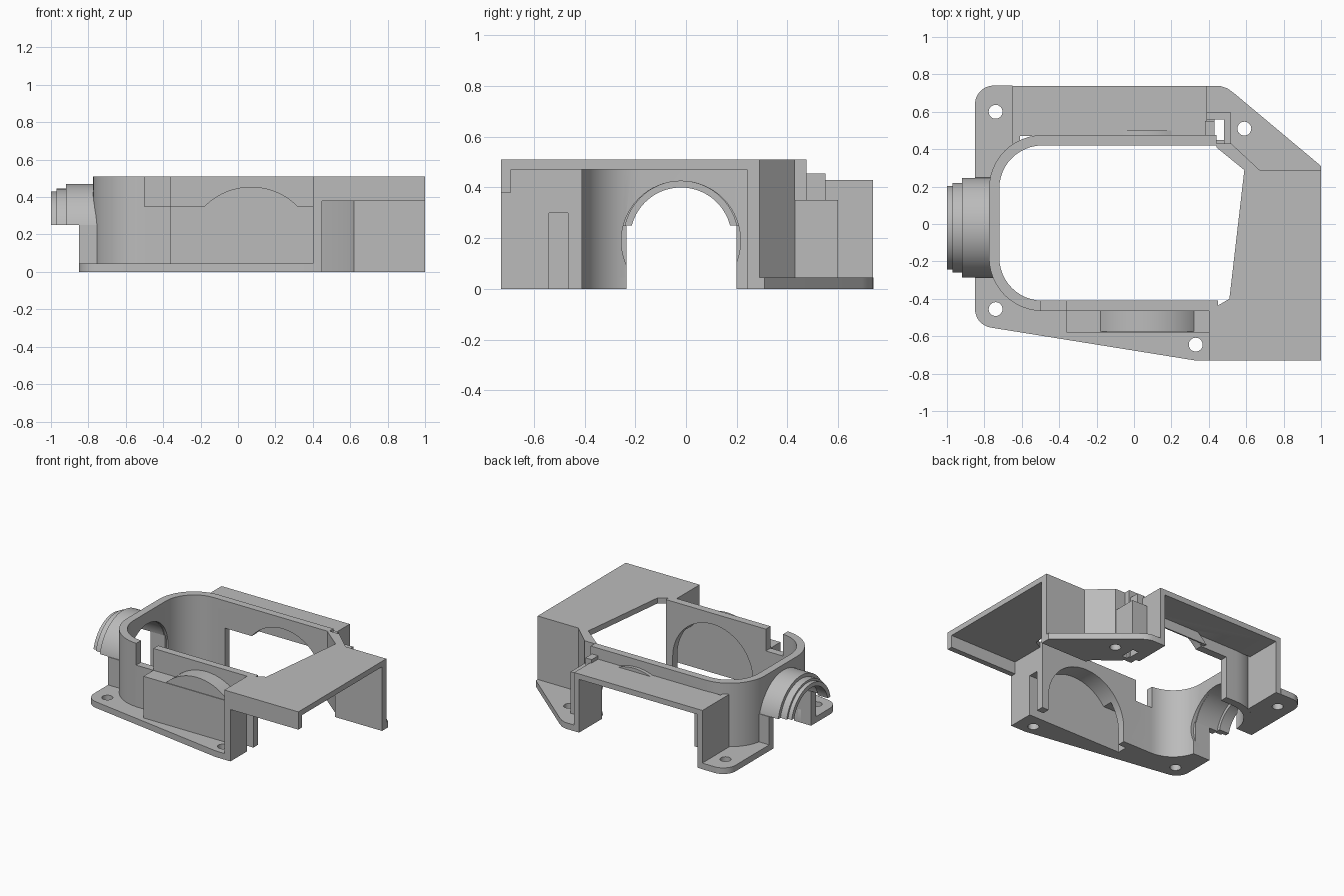
import bpy, bmesh
from math import sin, cos, pi, radians
from mathutils import Matrix, Vector

old = bpy.data.objects.get("Cube")
if old:
    bpy.data.objects.remove(old)

GREY = (0.5, 0.5, 0.5, 1)
mat = bpy.data.materials.new("plain grey")
mat.use_nodes = True
mat.diffuse_color = GREY
mat.node_tree.nodes["Principled BSDF"].inputs["Base Color"].default_value = GREY


def finish(name, bm):
    bmesh.ops.recalc_face_normals(bm, faces=bm.faces)
    me = bpy.data.meshes.new(name)
    bm.to_mesh(me)
    bm.free()
    ob = bpy.data.objects.new(name, me)
    bpy.context.collection.objects.link(ob)
    me.materials.append(mat)
    return ob


def prism(name, pts, z0, z1):
    """Extrude a plan outline from z0 to z1."""
    bm = bmesh.new()
    face = bm.faces.new([bm.verts.new((x, y, z0)) for x, y in pts])
    ext = bmesh.ops.extrude_face_region(bm, geom=[face])
    verts = [v for v in ext["geom"] if isinstance(v, bmesh.types.BMVert)]
    bmesh.ops.translate(bm, verts=verts, vec=(0, 0, z1 - z0))
    return finish(name, bm)


def box(name, x0, x1, y0, y1, z0, z1):
    return prism(name, [(x0, y0), (x1, y0), (x1, y1), (x0, y1)], z0, z1)


def cylinder(name, centre, r, depth, axis, n=96):
    bm = bmesh.new()
    turn = {"X": Matrix.Rotation(pi / 2, 4, "Y"),
            "Y": Matrix.Rotation(pi / 2, 4, "X"), "Z": Matrix()}[axis]
    bmesh.ops.create_cone(bm, cap_ends=True, segments=n, radius1=r, radius2=r,
                          depth=depth, matrix=Matrix.Translation(centre) @ turn)
    return finish(name, bm)


def arc(cx, cy, r, a0, a1, n=12):
    angles = [radians(a0 + (a1 - a0) * i / n) for i in range(n + 1)]
    return [(cx + r * cos(a), cy + r * sin(a)) for a in angles]


def cut(ob, *cutters):
    """Subtract the cutters and keep the result as plain mesh."""
    for c in cutters:
        c.hide_render = True
        mod = ob.modifiers.new("cut", "BOOLEAN")
        mod.object, mod.operation, mod.solver = c, "DIFFERENCE", "EXACT"
    bpy.context.view_layer.update()
    graph = bpy.context.evaluated_depsgraph_get()
    mesh = bpy.data.meshes.new_from_object(ob.evaluated_get(graph))
    ob.modifiers.clear()
    ob.data = mesh


# Shared cutters
inner = prism("cutter_inside", arc(-0.49, 0.19, 0.23, 90, 180)
              + arc(-0.49, -0.18, 0.23, 180, 270) + [(2, -0.41), (2, 0.42)], -1, 1)
disc_cut = cylinder("cutter_disc", (0.07, -0.025, 0.105), 0.325, 1.03, "Y")
pocket_cut = box("cutter_pocket", -0.32, 0.6, -0.54, -0.4, -0.1, 0.30)
port_cut = cylinder("cutter_port", (-0.8, -0.02, 0.19), 0.235, 0.4, "X", 64)
slot_cut = box("cutter_slot", -1.1, -0.6, -0.235, 0.2, -0.1, 0.19)
holes = [cylinder("cutter_screw", (x, y, 0), 0.037, 0.3, "Z", 32)
         for x, y in [(-0.74, 0.6), (-0.74, -0.455), (0.33, -0.645), (0.59, 0.51)]]
cutters = [inner, disc_cut, pocket_cut, port_cut, slot_cut] + holes

# Base flange, left and front
flange = prism("base_flange", [(-0.65, 0.74)] + arc(-0.75, 0.64, 0.1, 90, 180)
               + arc(-0.75, -0.455, 0.1, 180, 260)
               + [(0.33, -0.73), (0.42, -0.73), (0.42, 0), (-0.65, 0)], 0, 0.045)
cut(flange, inner, pocket_cut, slot_cut, *holes[:3])

# Base flange, back corner
tab = prism("back_flange", [(0.38, 0.44), (0.38, 0.738), (0.46, 0.738), (0.5, 0.725),
                            (0.54, 0.695), (1, 0.31), (1, 0.27), (0.66, 0.27),
                            (0.5, 0.42)], 0, 0.045)
bracket_gap = box("cutter_bracket_gap", 0.43, 0.48, 0.45, 0.56, -0.1, 0.2)
cut(tab, holes[3], bracket_gap)

# Rounded housing wall
wall = prism("housing_wall", arc(-0.49, 0.19, 0.285, 90, 180)
             + arc(-0.49, -0.18, 0.285, 180, 270)
             + [(0.45, -0.465), (0.45, 0), (0.44, 0), (0.44, 0.475)], 0, 0.51)
notch = box("cutter_notch", -0.5, -0.36, -0.6, -0.3, 0.35, 0.6)
front_gap = box("cutter_front_gap", -0.255, 0.395, -0.6, -0.3, -0.1, 0.105)
back_gap = box("cutter_back_gap", -0.4, 0.34, 0.3, 0.6, -0.1, 0.31)
cut(wall, inner, disc_cut, port_cut, slot_cut, notch, front_gap, back_gap)

# Front pocket with its curved bulge
pocket = box("front_pocket", -0.36, 0.41, -0.58, -0.46, 0, 0.35)
cut(pocket, pocket_cut, disc_cut)
below = box("cutter_below", -1, 1, -1, 1, -1, 0.32)
for name, y0, y1 in [("front_bulge", -0.575, -0.455), ("back_bulge", 0.47, 0.50)]:
    bulge = cylinder(name, (0.07, (y0 + y1) / 2, 0.105), 0.35, y1 - y0, "Y")
    cut(bulge, below, disc_cut)

# Back shelf with two legs
shelf = box("back_shelf", -0.65, 0.39, 0.47, 0.738, 0.39, 0.43)
cut(shelf, disc_cut)
box("back_left_leg", -0.65, -0.61, 0.43, 0.738, 0, 0.43)
box("back_right_leg", 0.35, 0.39, 0.47, 0.738, 0, 0.43)

# Small bracket beside the back leg
prism("back_bracket", [(0.39, 0.56), (0.48, 0.56), (0.48, 0.43), (0.515, 0.43),
                       (0.515, 0.60), (0.39, 0.60)], 0, 0.35)
box("bracket_post", 0.38, 0.43, 0.44, 0.55, 0, 0.455)

# Side cover: roof, front lip, inner wall, back wall
prism("cover_roof", [(0.4, -0.73), (1, -0.73), (1, 0.29), (0.59, 0.29), (0.51, -0.40),
                     (0.45, -0.435), (0.4, -0.435)], 0.47, 0.51)
box("cover_front_lip", 0.4, 1, -0.73, -0.69, 0.38, 0.51)
cover_wall = box("cover_inner_wall", 0.4, 0.45, -0.73, -0.42, 0, 0.51)
cut(cover_wall, pocket_cut)
prism("cover_back_wall", [(1, 0.24), (1, 0.29), (0.67, 0.29), (0.52, 0.43), (0.44, 0.43),
                          (0.44, 0.41), (0.6, 0.28), (0.62, 0.24)], 0, 0.51)

# Stepped half-round spout
bm = bmesh.new()
profile = [(-0.74, 0.27), (-0.92, 0.27), (-0.92, 0.245), (-0.97, 0.245), (-0.97, 0.23),
           (-1, 0.23), (-1, 0.2), (-0.92, 0.2), (-0.92, 0.225), (-0.74, 0.225)]
centre = Vector((0, -0.02, 0.2))
ring = [bm.verts.new(centre + Vector((x, 0, r))) for x, r in profile]
edges = [bm.edges.new((ring[i - 1], ring[i])) for i in range(len(ring))]
bmesh.ops.spin(bm, geom=ring + edges, cent=centre, axis=(1, 0, 0), angle=2 * pi,
               steps=64, use_merge=True)
bmesh.ops.remove_doubles(bm, verts=bm.verts, dist=0.0005)
spout = finish("spout", bm)
spout_base = box("cutter_spout_base", -2, 0, -1, 1, -1, 0.25)
cut(spout, spout_base, inner)
for y0, y1 in [(-0.29, -0.235), (0.2, 0.25)]:
    box("spout_support", -0.85, -0.73, y0, y1, 0, 0.25)

# Remove the cutters and smooth the curved faces
cutters += [bracket_gap, notch, front_gap, back_gap, below, spout_base]
for c in cutters:
    bpy.data.objects.remove(c)
bpy.ops.object.select_all(action="DESELECT")
for ob in bpy.context.collection.objects:
    if ob.type == "MESH":
        ob.select_set(True)
        bpy.context.view_layer.objects.active = ob
bpy.ops.object.shade_smooth_by_angle(angle=radians(30))
